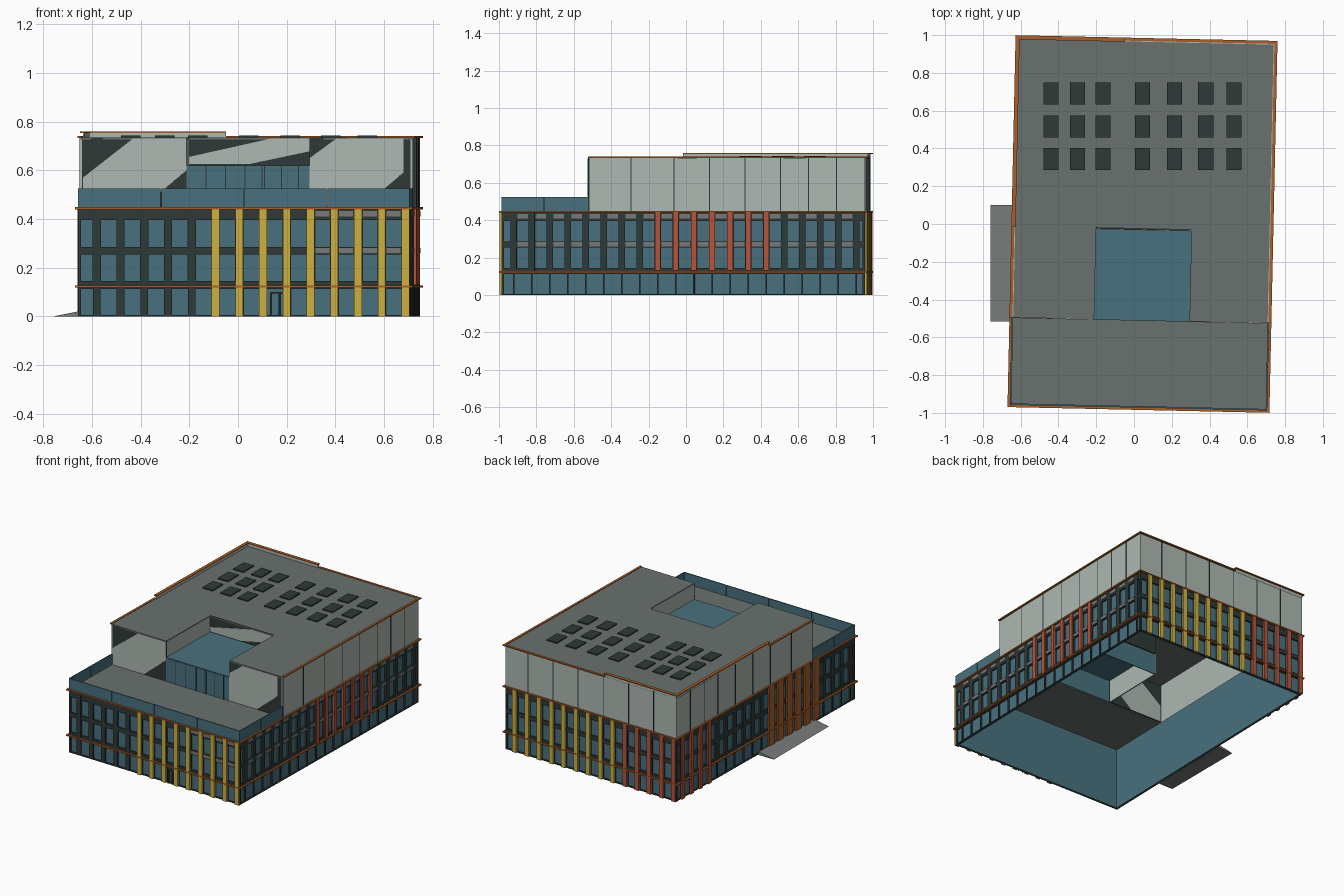
import bpy, bmesh, math
from mathutils import Matrix, Vector

if "Cube" in bpy.data.objects:
    bpy.data.objects.remove(bpy.data.objects["Cube"])

W, D = 1.363, 1.945
HW, HD = W / 2, D / 2
BASE = Matrix.Translation((0.045, 0, 0)) @ Matrix.Rotation(math.radians(-1.25), 4, 'Z')
WORLD = Matrix.Identity(4)


def colour(name, r, g, b):
    m = bpy.data.materials.new(name)
    m.diffuse_color = [(c / 255) ** 2.2 for c in (r, g, b)] + [1]
    m.use_nodes = True
    m.node_tree.nodes["Principled BSDF"].inputs["Base Color"].default_value = m.diffuse_color
    return m


DARK = colour("dark_wall", 50, 60, 58)
GLASS = colour("glass_blue", 74, 112, 125)
LIGHT = colour("light_panel", 172, 183, 176)
ROOF = colour("roof_grey", 104, 112, 109)
YELLOW = colour("yellow", 205, 174, 66)
RED = colour("red", 180, 84, 60)
ORANGE = colour("orange", 170, 95, 45)
SPANDREL = colour("spandrel_grey", 118, 122, 120)


def finish(name, bm, mat):
    bmesh.ops.recalc_face_normals(bm, faces=bm.faces)
    me = bpy.data.meshes.new(name)
    bm.to_mesh(me)
    bm.free()
    me.materials.append(mat)
    ob = bpy.data.objects.new(name, me)
    bpy.context.collection.objects.link(ob)


def boxes(name, mat, items, mx=BASE):
    """One object from many boxes given as (x0, x1, y0, y1, z0, z1)."""
    bm = bmesh.new()
    for x0, x1, y0, y1, z0, z1 in items:
        m = (mx @ Matrix.Translation(((x0 + x1) / 2, (y0 + y1) / 2, (z0 + z1) / 2))
             @ Matrix.Diagonal((x1 - x0, y1 - y0, z1 - z0, 1)))
        bmesh.ops.create_cube(bm, size=1, matrix=m)
    finish(name, bm, mat)


def prism(name, mat, xz, y0, y1, mx=BASE):
    """Extrude an x/z outline along y."""
    bm = bmesh.new()
    f = bm.faces.new([bm.verts.new(mx @ Vector((x, y0, z))) for x, z in xz])
    new = bmesh.ops.extrude_face_region(bm, geom=[f])['geom']
    shift = mx.to_3x3() @ Vector((0, y1 - y0, 0))
    bmesh.ops.translate(bm, vec=shift, verts=[v for v in new if isinstance(v, bmesh.types.BMVert)])
    finish(name, bm, mat)


def side(x, y, deg):
    return BASE @ Matrix.Translation((x, y, 0)) @ Matrix.Rotation(math.radians(deg), 4, 'Z')


# Facade frames: x runs along the wall, y points inward
SIDES = {"front": (side(-HW, -HD, 0), W, 0.078, 0.0975),
         "right": (side(HW, -HD, 90), D, 0.065, 0.0965),
         "back": (side(HW, HD, 180), W, 0.078, 0.0975),
         "left": (side(-HW, HD, 270), D, 0.065, 0.0965)}

# Fins: side, colour, first bay, count, bottom, width
FINS = [("front", YELLOW, 5, 9, 0.0, 0.032), ("right", RED, 8, 7, 0.13, 0.03),
        ("back", YELLOW, 0, 9, 0.0, 0.032), ("back", RED, 9, 5, 0.0, 0.032),
        ("left", RED, 0, 4, 0.0, 0.032), ("left", ORANGE, 10, 6, 0.02, 0.06)]

for name, (mx, length, start, pitch) in SIDES.items():
    piers = [start + pitch * k for k in range(int((length - start) / pitch) + 1)]
    # Recessed glazing sheet, dark piers and floor bands
    boxes(name + "_glazing", GLASS, [(0.01, length - 0.01, 0.012, 0.018, 0, 0.44)], mx)
    low = 0.016 if name in ("front", "back") else 0.004
    frame = [(u - 0.017, u + 0.017, 0, 0.012, 0.125, 0.44) for u in piers if u < length - 0.02]
    frame += [(u - low, u + low, 0.002, 0.012, 0, 0.125) for u in piers if u < length - 0.02]
    frame += [(0, 0.014, 0, 0.014, 0, 0.44), (length - 0.014, length, 0, 0.014, 0, 0.44)]
    frame += [(0, length, 0.001, 0.012, z0, z1) for z0, z1 in
              ((0, 0.006), (0.112, 0.145), (0.255, 0.285), (0.395, 0.44))]
    boxes(name + "_wall_frame", DARK, frame, mx)
    # Small grey spandrels under the upper windows
    if name in ("front", "right"):
        first = 9 if name == "front" else 0
        boxes(name + "_spandrels", SPANDREL,
              [(u + 0.02, u + pitch - 0.02, -0.002, 0.004, z, z + 0.022)
               for u in piers[first:-1] for z in (0.26, 0.41)], mx)
    # Ledges
    boxes(name + "_ledges", ORANGE,
          [(-0.012, length + 0.012, -0.012, 0.004, z, z + 0.009) for z in (0.118, 0.44)], mx)

for i, (name, mat, first, count, z0, w) in enumerate(FINS):
    mx, length, start, pitch = SIDES[name]
    us = [start + pitch * k for k in range(first, first + count)]
    boxes(name + "_fins_%d" % i, mat,
          [(u - w / 2, u + w / 2, -0.01, 0.002, z0, 0.44) for u in us], mx)

# Front door frame
boxes("front_door_frame", DARK,
      [(0.79, 0.797, -0.006, 0.012, 0, 0.1), (0.825, 0.831, -0.006, 0.012, 0, 0.1),
       (0.862, 0.869, -0.006, 0.012, 0, 0.1), (0.79, 0.869, -0.006, 0.012, 0.094, 0.1)],
      SIDES["front"][0])

# Terrace floor and glass balustrade
STEP, NL, NR, NB, TOP = -0.51, -0.245, 0.26, -0.03, 0.735
boxes("terrace_floor", ROOF, [(-HW + 0.005, HW - 0.005, -HD + 0.005, STEP, 0.442, 0.45)])
q = W / 4
rail = [(-HW + q * k + 0.002, -HW + q * (k + 1) - 0.002, -HD, -HD + 0.008, 0.449, 0.525)
        for k in range(4)]
for x in (-HW, HW - 0.008):
    rail += [(x, x + 0.008, -HD + 0.01, -0.745, 0.449, 0.525),
             (x, x + 0.008, -0.741, STEP, 0.449, 0.525)]
boxes("terrace_balustrade", GLASS, rail)

# Upper storey cladding with dark joints
T = 0.008
boxes("upper_cladding", LIGHT, [(-HW, -HW + T, STEP, HD, 0.449, TOP),
                                (HW - T, HW, STEP, HD, 0.449, TOP),
                                (-HW, HW, HD - T, HD, 0.449, TOP)])
ys = (-0.505, -0.28, -0.05, 0.14, 0.33, 0.52, 0.67, 0.82)
joints = [(x - 0.002, x + 0.002, y - 0.003, y + 0.003, 0.45, TOP) for y in ys for x in (-HW, HW)]
joints += [(x - 0.003, x + 0.003, HD - 0.002, HD + 0.002, 0.45, TOP)
           for x in (-0.5, -0.3, -0.1, 0.1, 0.3, 0.5)]
boxes("cladding_joints", DARK, joints)

# Step walls facing the terrace and the notch walls
boxes("step_walls", DARK, [(-HW + T, NL, STEP, STEP + T, 0.45, TOP),
                           (NR, HW - T, STEP, STEP + T, 0.45, TOP),
                           (NL, NR, NB, NB + T, 0.6, TOP)])
boxes("notch_side_walls", LIGHT, [(NL - T, NL, STEP + T, NB, 0.45, TOP - T),
                                  (NR, NR + T, STEP + T, NB, 0.45, TOP - T)])
prism("left_step_panel", LIGHT, [(-0.67, 0.452), (-0.67, 0.57), (-0.465, 0.73), (NL, 0.73),
                                 (NL, 0.6), (-0.42, 0.452)], STEP - 0.003, STEP + T + 0.003)
prism("right_step_panel", LIGHT, [(NR, 0.452), (NR, 0.65), (0.37, 0.73), (0.645, 0.73),
                                  (0.645, 0.59), (0.48, 0.452)], STEP - 0.003, STEP + T + 0.003)
prism("notch_back_panel", LIGHT, [(NL, 0.625), (NL, 0.655), (0.09, 0.73), (NR, 0.73),
                                  (NR, 0.68), (0.0, 0.625)], NB - 0.003, NB)

# Glass lobby filling the notch
boxes("lobby_roof", GLASS, [(NL, NR, STEP, NB, 0.612, 0.62)])
boxes("lobby_walls", GLASS, [(NL, NR, STEP - 0.002, STEP + 0.004, 0.45, 0.615),
                             (NL, NR, NB - 0.006, NB, 0.45, 0.615)])
boxes("lobby_mullions", DARK, [(x - 0.002, x + 0.002, STEP - 0.005, STEP, 0.45, 0.62)
                               for x in (-0.165, -0.085, -0.005, 0.065, 0.075, 0.145, 0.215)])

# U-shaped main roof
boxes("main_roof", ROOF, [(-HW, NL, STEP, NB, TOP - T, TOP), (NR, HW, STEP, NB, TOP - T, TOP),
                          (-HW, HW, NB, HD, TOP - T, TOP)])
# Roof edge trim
boxes("roof_trim", ORANGE, [(HW - 0.004, HW + 0.012, STEP, HD + 0.012, TOP - 0.003, TOP + 0.005),
                            (-HW - 0.012, -HW + 0.004, STEP, NB, TOP - 0.003, TOP + 0.005),
                            (-0.115, HW, HD - 0.004, HD + 0.012, TOP - 0.003, TOP + 0.005)])
# Raised parapet on the back left corner
boxes("raised_parapet", LIGHT, [(-HW, -HW + T, NB, HD, TOP, 0.753),
                                (-HW, -0.115, HD - T, HD, TOP, 0.753)])
boxes("raised_trim", ORANGE, [(-HW - 0.012, -HW + 0.01, NB, HD + 0.012, 0.753, 0.759),
                              (-HW, -0.115, HD - 0.01, HD + 0.012, 0.753, 0.759)])

# Skylights
boxes("skylights", DARK, [(x - 0.04, x + 0.04, y - 0.058, y + 0.058, TOP - 0.002, 0.743)
                          for x in (-0.44, -0.3, -0.165, 0.045, 0.215, 0.38, 0.53)
                          for y in (0.69, 0.517, 0.345)], WORLD)

# Entrance ramp on the left
prism("entrance_ramp", SPANDREL, [(-0.76, 0), (-0.64, 0), (-0.64, 0.022), (-0.66, 0.02)],
      -0.515, 0.1, WORLD)
